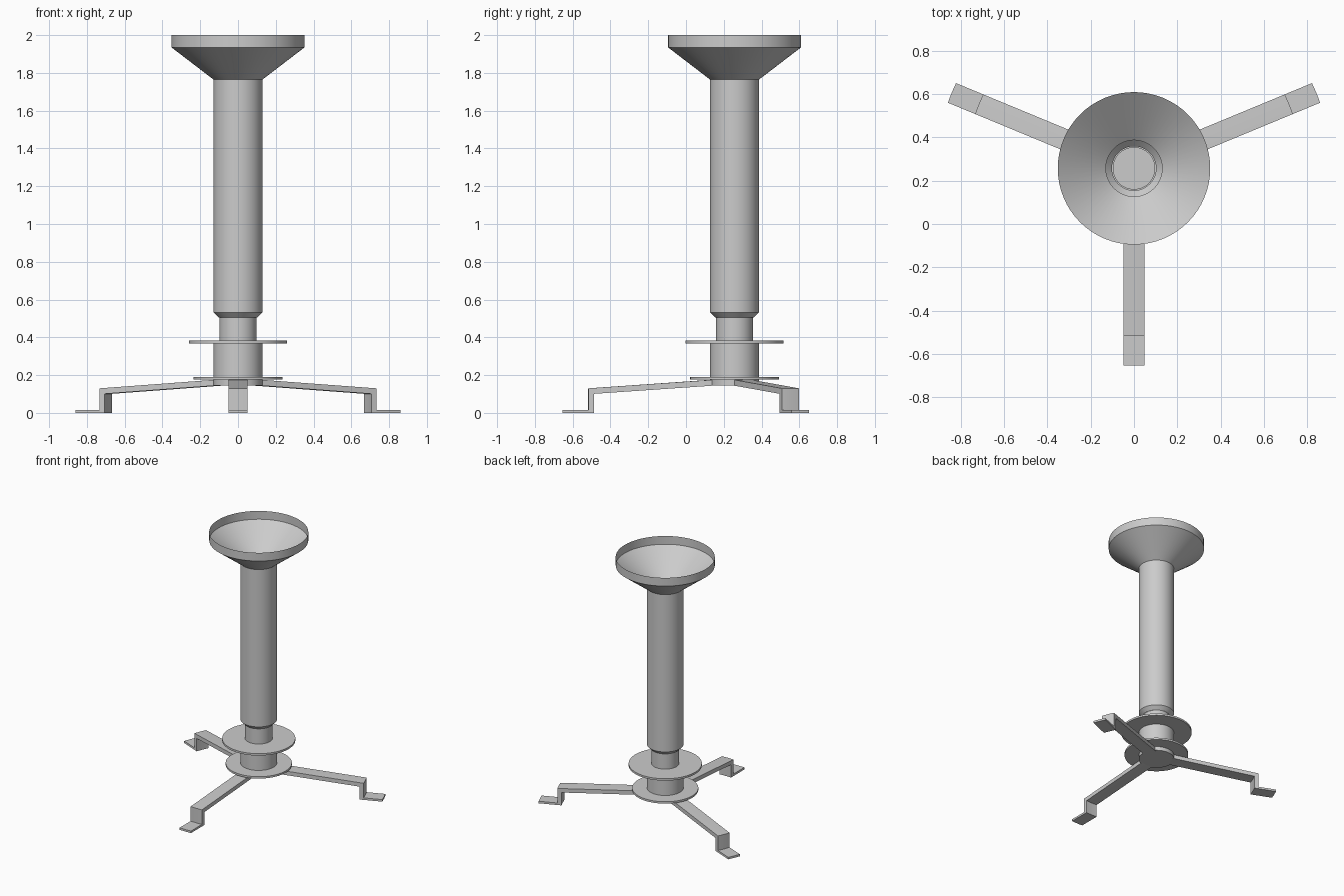
import bpy, bmesh, math

if "Cube" in bpy.data.objects:
    bpy.data.objects.remove(bpy.data.objects["Cube"], do_unlink=True)

AXIS_Y = 0.257      # the column stands behind the middle of the footprint
SEGMENTS = 64

grey = bpy.data.materials.new("light_grey")
grey.use_nodes = True
colour = (0.6, 0.6, 0.6, 1)
grey.diffuse_color = colour
grey.node_tree.nodes["Principled BSDF"].inputs["Base Color"].default_value = colour


def finish(bm, name):
    bmesh.ops.recalc_face_normals(bm, faces=bm.faces)
    mesh = bpy.data.meshes.new(name)
    bm.to_mesh(mesh)
    bm.free()
    mesh.materials.append(grey)
    obj = bpy.data.objects.new(name, mesh)
    obj.location.y = AXIS_Y
    bpy.context.collection.objects.link(obj)
    bpy.ops.object.select_all(action='DESELECT')
    obj.select_set(True)
    bpy.context.view_layer.objects.active = obj
    bpy.ops.object.shade_smooth_by_angle(angle=math.radians(25))
    return obj


def lathe(name, profile):
    """Spin a (radius, height) profile around the column axis."""
    bm = bmesh.new()
    verts = [bm.verts.new((r, 0, z)) for r, z in profile]
    edges = [bm.edges.new(pair) for pair in zip(verts, verts[1:])]
    bmesh.ops.spin(bm, geom=verts + edges, cent=(0, 0, 0), axis=(0, 0, 1),
                   angle=math.tau, steps=SEGMENTS)
    bmesh.ops.remove_doubles(bm, verts=bm.verts, dist=0.0001)
    return finish(bm, name)


def disc(name, radius, low, high):
    return lathe(name, [(0, low), (radius, low), (radius, high), (0, high)])


def leg(name, angle, half_width=0.049, columns=6):
    """Bent strap leg whose ends and bends follow arcs about the axis."""
    profile = [(0.10, 0.177), (0.775, 0.13), (0.775, 0.016), (0.911, 0.016),
               (0.911, 0), (0.745, 0), (0.745, 0.101), (0.10, 0.146)]
    bm = bmesh.new()
    rows = []
    for i in range(columns + 1):
        t = half_width * (2 * i / columns - 1)
        rows.append([bm.verts.new((math.sqrt(r * r - t * t), t, z)) for r, z in profile])
    n = len(profile)
    for a, b in zip(rows, rows[1:]):
        for k in range(n):
            j = (k + 1) % n
            bm.faces.new((a[k], a[j], b[j], b[k]))
    bm.faces.new(rows[0])
    bm.faces.new(rows[-1])
    obj = finish(bm, name)
    obj.rotation_euler.z = math.radians(angle)


# Three legs joined by a flat hub
disc("leg_hub", 0.13, 0.145, 0.176)
leg("front_leg", -90)
leg("left_leg", 22.5)
leg("right_leg", 157.5)

# Stacked base: flange, pedestal, flange, neck
disc("lower_flange", 0.235, 0.176, 0.191)
disc("pedestal", 0.13, 0.191, 0.368)
disc("upper_flange", 0.26, 0.368, 0.383)
disc("neck", 0.098, 0.383, 0.506)

# Thin open tube that flares into a funnel with an upright rim
lathe("tube_and_funnel", [(0.102, 0.504), (0.13, 0.532), (0.13, 1.765),
                          (0.352, 1.935), (0.352, 2.0)])
